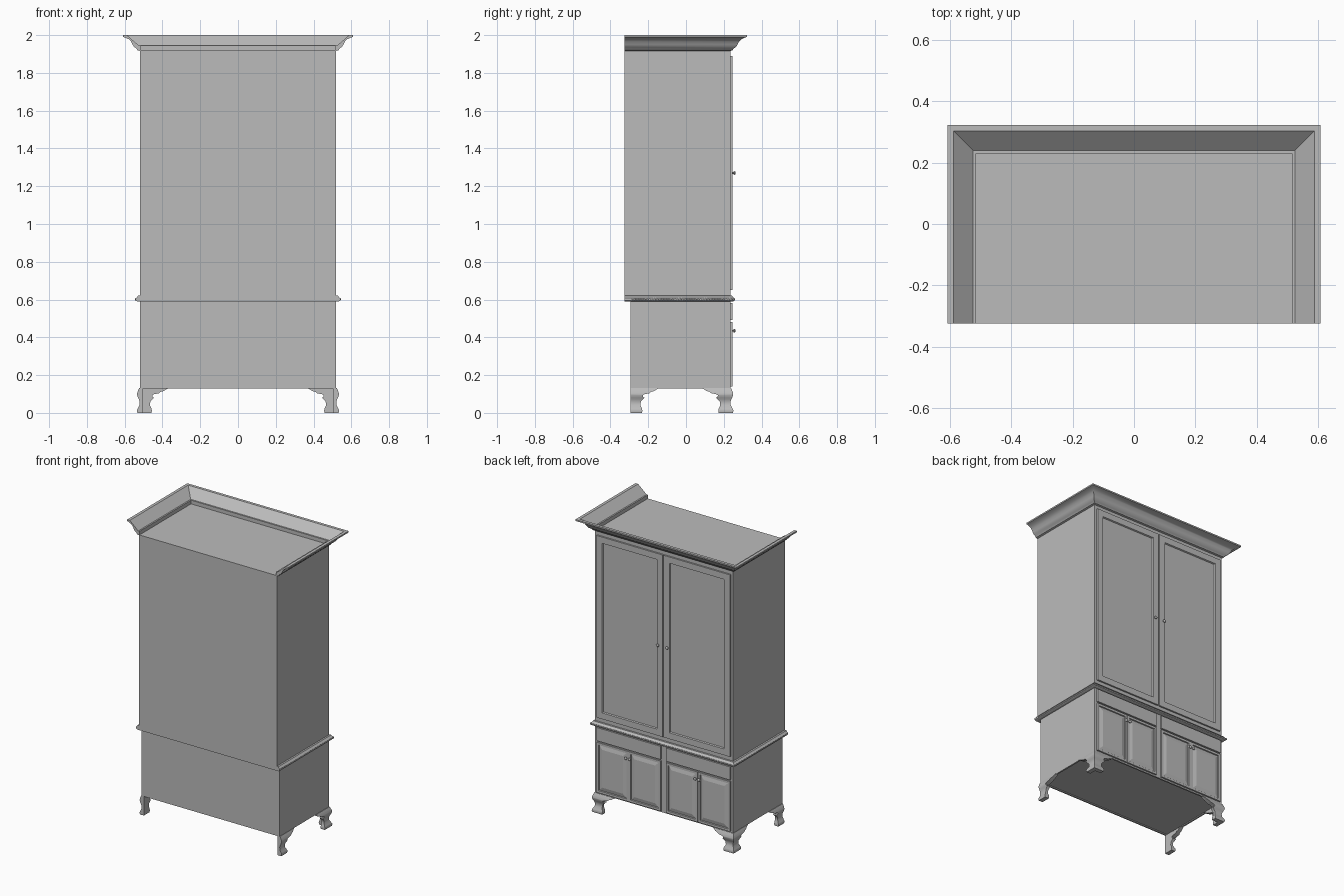
import bpy, bmesh, math
from mathutils import Matrix, Vector

old = bpy.data.objects.get("Cube")
if old:
    bpy.data.objects.remove(old, do_unlink=True)

# One plain finish for the whole piece
finish = bpy.data.materials.new("grey_finish")
finish.use_nodes = True
GREY = (0.5, 0.5, 0.5, 1)
finish.diffuse_color = GREY
finish.node_tree.nodes["Principled BSDF"].inputs["Base Color"].default_value = GREY

X, FACE = 0.52, 0.235          # half width, door-side face
BACK_UP, BACK_LOW = -0.325, -0.295


def finish_object(name, bm, smooth=False):
    bmesh.ops.recalc_face_normals(bm, faces=bm.faces)
    mesh = bpy.data.meshes.new(name)
    bm.to_mesh(mesh)
    bm.free()
    mesh.materials.append(finish)
    obj = bpy.data.objects.new(name, mesh)
    bpy.context.collection.objects.link(obj)
    if smooth:
        bpy.ops.object.select_all(action='DESELECT')
        obj.select_set(True)
        bpy.context.view_layer.objects.active = obj
        bpy.ops.object.shade_smooth_by_angle(angle=math.radians(40))
    return obj


def box(bm, lo, hi):
    lo, hi = Vector(lo), Vector(hi)
    m = Matrix.Translation((lo + hi) / 2) @ Matrix.Diagonal((*(hi - lo), 1))
    return bmesh.ops.create_cube(bm, size=1, matrix=m)["verts"]


def loft(bm, rings, cap=True):
    """Join equal closed rings of points into a skin."""
    rows = [[bm.verts.new(p) for p in ring] for ring in rings]
    n = len(rows[0])
    for a, b in zip(rows, rows[1:]):
        for i in range(n):
            j = (i + 1) % n
            bm.faces.new((a[i], a[j], b[j], b[i]))
    if cap:
        bm.faces.new(rows[0])
        bm.faces.new(rows[-1])


def moulding(name, profile):
    """Sweep (offset, height) round both sides and the door side, mitred."""
    bm = bmesh.new()
    path = [(-1, False), (-1, True), (1, True), (1, False)]
    loft(bm, [[(s * (X + o), FACE + o if corner else BACK_UP, z)
               for o, z in profile] for s, corner in path])
    return finish_object(name, bm, True)


def door(name, x0, x1, z0, z1, steps):
    """Slab whose outward face is worked by (inset, depth) steps."""
    bm = bmesh.new()
    box(bm, (x0, FACE - 0.01, z0), (x1, FACE + 0.011, z1))
    bmesh.ops.recalc_face_normals(bm, faces=bm.faces)
    face = max(bm.faces, key=lambda f: f.calc_center_median().y)
    for inset, depth in steps:
        bmesh.ops.inset_region(bm, faces=[face], thickness=inset, depth=0)
        for v in face.verts:
            v.co.y += depth
    return finish_object(name, bm)


def knob(name, x, z):
    """Turned knob on a narrow neck, pointing out of the door."""
    bm = bmesh.new()
    turned = [(0.004, 0.0), (0.004, 0.007), (0.009, 0.010),
              (0.010, 0.014), (0.007, 0.018), (0.003, 0.019)]
    loft(bm, [[(x + r * math.cos(a), FACE + 0.008 + d, z + r * math.sin(a))
               for a in (math.tau * k / 12 for k in range(12))]
              for r, d in turned])
    return finish_object(name, bm, True)


# Carcass
bm = bmesh.new()
box(bm, (-X, BACK_UP, 0.6), (X, FACE, 1.92))
finish_object("upper_cabinet", bm)

bm = bmesh.new()
box(bm, (-X, BACK_LOW, 0.13), (X, FACE, 0.6))
bmesh.ops.recalc_face_normals(bm, faces=bm.faces)
floor = min(bm.faces, key=lambda f: f.calc_center_median().z)
for thickness, rise in ((0.015, 0), (0.001, 0.006)):
    bmesh.ops.inset_region(bm, faces=[floor], thickness=thickness)
    for v in floor.verts:
        v.co.z += rise
finish_object("lower_cabinet", bm)

# Crown, open at the wall side, and the waist moulding
moulding("crown_moulding", [
    (-0.005, 1.915), (0.012, 1.92), (0.018, 1.93), (0.030, 1.937),
    (0.038, 1.95), (0.046, 1.966), (0.058, 1.978), (0.075, 1.986),
    (0.088, 1.99), (0.088, 2.0), (0.068, 2.0), (0.005, 1.945), (-0.005, 1.945)])
moulding("waist_moulding", [
    (-0.005, 0.59), (0.014, 0.59), (0.022, 0.595), (0.022, 0.607),
    (0.015, 0.612), (0.010, 0.62), (-0.005, 0.622)])
bm = bmesh.new()
box(bm, (-X, BACK_UP, 0.59), (X, FACE, 0.605))
finish_object("waist_board", bm)

# Carved rope along the waist
bm = bmesh.new()
PITCH, OUT = 0.0135, 0.021


def bead(x, y, turn):
    m = (Matrix.Translation((x, y, 0.601)) @ Matrix.Rotation(turn, 4, 'Z')
         @ Matrix.Rotation(0.6, 4, 'Y') @ Matrix.Diagonal((0.005, 0.005, 0.008, 1)))
    bmesh.ops.create_icosphere(bm, subdivisions=1, radius=1, matrix=m)


count = int(2 * (X + OUT) / PITCH)
for i in range(count + 1):
    bead(-X - OUT + i * PITCH, FACE + OUT, 0)
for i in range(1, int((FACE - BACK_UP) / PITCH)):
    for s in (-1, 1):
        bead(s * (X + OUT), FACE + OUT - i * PITCH, math.pi / 2)
finish_object("waist_rope", bm, True)

# Bracket feet: (height, outward swell, bracket reach)
FOOT = [(0.0, 0.013, 0.062), (0.012, 0.016, 0.064), (0.022, 0.012, 0.062),
        (0.04, 0.002, 0.054), (0.06, 0.001, 0.056), (0.072, 0.005, 0.068),
        (0.08, 0.009, 0.076), (0.084, 0.011, 0.068), (0.094, 0.014, 0.066),
        (0.100, 0.015, 0.078), (0.103, 0.014, 0.100), (0.112, 0.012, 0.112),
        (0.116, 0.010, 0.128), (0.124, 0.007, 0.138), (0.131, 0.003, 0.155)]
T = 0.017
for side, s in (("left", 1), ("right", -1)):
    bm = bmesh.new()
    loft(bm, [[(s * (X + d), FACE + d, z), (s * (X + d), FACE - u, z),
               (s * (X - T), FACE - u, z), (s * (X - T), FACE - T, z),
               (s * (X - u), FACE - T, z), (s * (X - u), FACE + d, z)]
              for z, d, u in FOOT])
    finish_object(side + "_corner_foot", bm, True)
    bm = bmesh.new()
    loft(bm, [[(s * (X + d), BACK_LOW, z), (s * (X + d), BACK_LOW + u, z),
               (s * (X - T), BACK_LOW + u, z), (s * (X - T), BACK_LOW, z)]
              for z, d, u in FOOT])
    finish_object(side + "_wall_foot", bm, True)

    # Tall door with a sunk panel
    a, b = sorted((s * 0.004, s * 0.503))
    door(side + "_tall_door", a, b, 0.65, 1.89,
         [(0.06, 0), (0.006, -0.008)])
    knob(side + "_tall_door_knob", s * 0.035, 1.27)

    # Drawer front over a pair of raised-panel doors
    a, b = sorted((s * 0.02, s * 0.503))
    door(side + "_drawer_front", a, b, 0.492, 0.582, [])
    mid = (a + b) / 2
    for part, x0, x1 in (("first", a, mid - 0.001), ("second", mid + 0.001, b)):
        door(f"{side}_{part}_low_door", x0, x1, 0.14, 0.482,
             [(0.022, 0), (0.003, -0.007), (0.035, 0.006)])
    for part, k in (("first", -1), ("second", 1)):
        knob(f"{side}_{part}_low_knob", mid + k * 0.014, 0.435)
